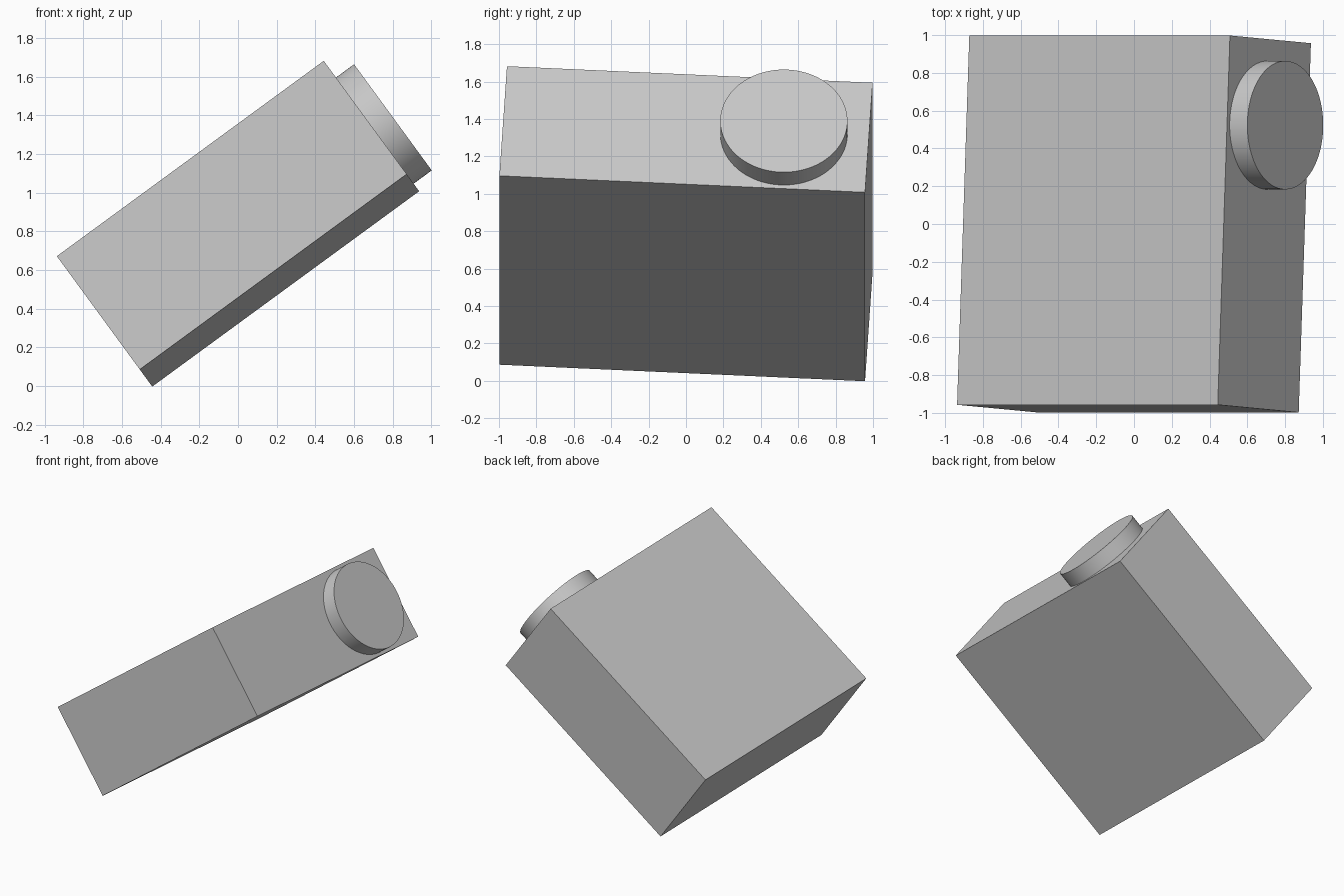
import bpy
import math
from mathutils import Matrix, Vector

default = bpy.data.objects.get("Cube")
if default:
    bpy.data.objects.remove(default, do_unlink=True)

# One plain grey for the whole brick
grey = bpy.data.materials.new("light_grey")
grey.use_nodes = True
colour = (0.58, 0.58, 0.58, 1)
grey.diffuse_color = colour
grey.node_tree.nodes["Principled BSDF"].inputs["Base Color"].default_value = colour

# Tilted frame: up = long axis towards the stud, along = depth, across = width
up = Vector((1.38, 0, 1.01)).normalized()
along = Vector((0.065, 1.955, -0.088))
along = (along - up * along.dot(up)).normalized()
across = along.cross(up)
height, depth, width = 1.71, 1.958, 0.727
centre = Vector((0, 0, 0.84))
rotation = Matrix((across, along, up)).transposed().to_4x4()
frame = Matrix.Translation(centre) @ rotation


def finish(obj, name, offset, scale=(1, 1, 1)):
    obj.name = name
    obj.data.materials.append(grey)
    obj.data.transform(Matrix.Diagonal((*scale, 1)))
    obj.matrix_world = frame @ Matrix.Translation(offset)


# Block body
bpy.ops.mesh.primitive_cube_add(size=1)
finish(bpy.context.object, "block_body", (0, 0, 0), (width, depth, height))

# Round stud near one end of the narrow face
stud_height = 0.116
bpy.ops.mesh.primitive_cylinder_add(vertices=96, radius=0.34, depth=stud_height)
bpy.ops.object.shade_smooth_by_angle(angle=math.radians(30))
finish(bpy.context.object, "round_stud", (0, depth / 2 - 0.455, (height + stud_height) / 2))
